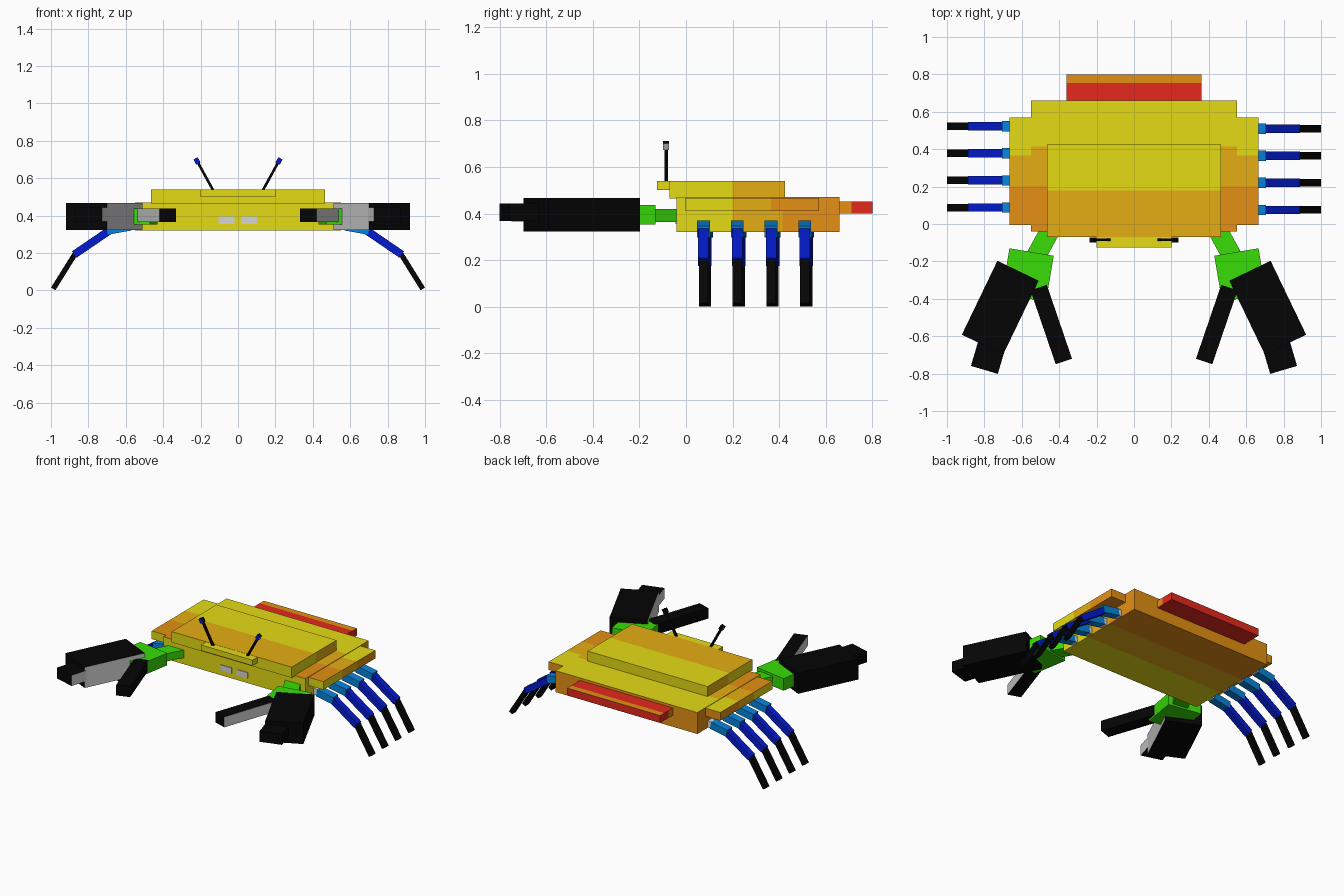
import bpy, bmesh
from mathutils import Vector, Matrix

if "Cube" in bpy.data.objects:
    bpy.data.objects.remove(bpy.data.objects["Cube"])

COLOURS = {
    "yellow": (0.78, 0.71, 0.007),
    "amber": (0.78, 0.42, 0.007),
    "orange": (0.78, 0.28, 0.007),
    "red": (0.78, 0.022, 0.012),
    "green": (0.04, 0.72, 0.002),
    "dark_blue": (0.001, 0.011, 0.62),
    "light_blue": (0.002, 0.23, 0.72),
    "black": (0.0015, 0.0015, 0.0015),
    "light_grey": (0.66, 0.66, 0.66),
}
MATS = {}
for key, rgb in COLOURS.items():
    m = bpy.data.materials.new(key)
    m.use_nodes = True
    m.diffuse_color = (*rgb, 1)
    m.node_tree.nodes["Principled BSDF"].inputs["Base Color"].default_value = (*rgb, 1)
    MATS[key] = m


def make(name, size, matrix, mats, rule=None, cuts=()):
    """Box of a given size, cut across y, each face coloured by rule(centre, normal)."""
    bm = bmesh.new()
    bmesh.ops.create_cube(bm, size=1)
    bmesh.ops.scale(bm, vec=size, verts=bm.verts)
    for y in cuts:
        bmesh.ops.bisect_plane(bm, geom=bm.verts[:] + bm.edges[:] + bm.faces[:],
                               plane_co=(0, y - matrix.translation.y, 0), plane_no=(0, 1, 0))
    bm.normal_update()
    if rule:
        for f in bm.faces:
            f.material_index = rule(f.calc_center_median() + matrix.translation, f.normal)
    bm.transform(matrix)
    me = bpy.data.meshes.new(name)
    bm.to_mesh(me)
    bm.free()
    for k in mats:
        me.materials.append(MATS[k])
    ob = bpy.data.objects.new(name, me)
    bpy.context.collection.objects.link(ob)
    return ob


def block(name, lo, hi, mats, rule=None, cuts=()):
    lo, hi = Vector(lo), Vector(hi)
    return make(name, hi - lo, Matrix.Translation((lo + hi) / 2), mats, rule, cuts)


def beam(name, a, b, width, height, mats, rule=None):
    """Box running from a to b, width measured horizontally."""
    a, b = Vector(a), Vector(b)
    x = (b - a).normalized()
    y = Vector((0, 0, 1)).cross(x).normalized()
    z = x.cross(y)
    mat = Matrix((x, y, z)).transposed().to_4x4()
    mat.translation = (a + b) / 2
    return make(name, Vector(((b - a).length, width, height)), mat, mats, rule)


def banded(first, second):
    """Three bands along y; the order on top is the reverse of the other faces."""
    def rule(c, n):
        band = 0 if c.y < first else 1 if c.y < second else 2
        return 2 - band if n.z > 0.5 else band
    return rule


def top_rule(c, n):
    """Two bands along y, reversed on top, with plain ends."""
    if n.z > 0.5:
        return 1 if c.y < 0.18 else 0
    return 1 if abs(n.x) > 0.5 and c.y > 0.2 else 0


def tail_rule(c, n):
    if n.z > 0.5:
        return 1 if c.y > 0.755 else 0
    return 1 if abs(n.x) > 0.5 and c.y < 0.71 else 0


SHELL = ("yellow", "amber", "orange")

# Body shell
block("body", (-0.55, -0.04, 0.32), (0.55, 0.66, 0.47), SHELL,
      banded(0.2, 0.415), (0.2, 0.415))
block("shell_rim", (-0.665, -0.005, 0.41), (0.665, 0.57, 0.467), SHELL,
      banded(0.2, 0.365), (0.2, 0.365))
block("shell_top", (-0.465, -0.07, 0.465), (0.465, 0.425, 0.54), SHELL[:2],
      top_rule, (0.18, 0.2))
block("brow", (-0.2, -0.125, 0.5), (0.2, -0.06, 0.539), ("yellow",))

# Tail flap
block("tail", (-0.36, 0.64, 0.4), (0.36, 0.8, 0.452), ("red", "orange"), tail_rule, (0.71, 0.755))

for s, side in ((1, "left"), (-1, "right")):
    # Mouth plate
    xs = sorted((0.02 * s, 0.105 * s))
    block(f"mouth_plate_{side}", (xs[0], -0.045, 0.355), (xs[1], -0.038, 0.395), ("light_grey",))

    # Eye stalk; the eye is blue in front, grey outside and black elsewhere
    def eye_rule(c, n, s=s):
        return 1 if n.y * s < -0.5 else 2 if n.z < -0.5 else 0

    beam(f"eye_stalk_{side}", (0.13 * s, -0.085, 0.53), (0.215 * s, -0.085, 0.685),
         0.014, 0.014, ("black",))
    beam(f"eye_{side}", (0.212 * s, -0.085, 0.678), (0.227 * s, -0.085, 0.706),
         0.026, 0.026, ("black", "dark_blue", "light_grey"), eye_rule)

    # Claw arm and palm
    beam(f"arm_{side}", (0.43 * s, 0.0, 0.392), (0.55 * s, -0.22, 0.392), 0.105, 0.055, ("green",))
    beam(f"palm_{side}", (0.5475 * s, -0.15, 0.395), (0.589 * s, -0.395, 0.395),
         0.24, 0.085, ("green",))

    # Pincers, grey on the faces that meet
    def inner(c, n, s=s):
        return 1 if n.y * s < -0.5 else 0

    def outer(c, n, s=s):
        return 1 if n.y * s > 0.5 else 0

    claw = ("black", "light_grey")
    beam(f"big_claw_{side}", (0.62 * s, -0.25, 0.395), (0.81 * s, -0.645, 0.395),
         0.245, 0.145, claw, inner)
    beam(f"big_claw_tip_{side}", (0.735 * s, -0.56, 0.405), (0.8 * s, -0.78, 0.405),
         0.15, 0.075, claw, inner)
    beam(f"small_claw_{side}", (0.51 * s, -0.34, 0.402), (0.375 * s, -0.735, 0.402),
         0.092, 0.073, claw, outer)

    # Four walking legs
    for i in range(4):
        y = 0.075 + 0.145 * i + (0.0 if s > 0 else 0.013)
        n = f"{side}_{i + 1}"
        beam(f"leg_socket_{n}", (0.5 * s, y, 0.352), (0.6 * s, y, 0.342),
             0.046, 0.046, ("light_grey",))
        beam(f"leg_hip_{n}", (0.575 * s, y, 0.345), (0.7 * s, y, 0.322),
             0.055, 0.05, ("light_blue",))
        beam(f"leg_thigh_{n}", (0.68 * s, y, 0.325), (0.875 * s, y, 0.192),
             0.045, 0.042, ("dark_blue",))
        beam(f"leg_tip_{n}", (0.865 * s, y, 0.205), (0.988 * s, y, 0.008),
             0.04, 0.028, ("black",))
